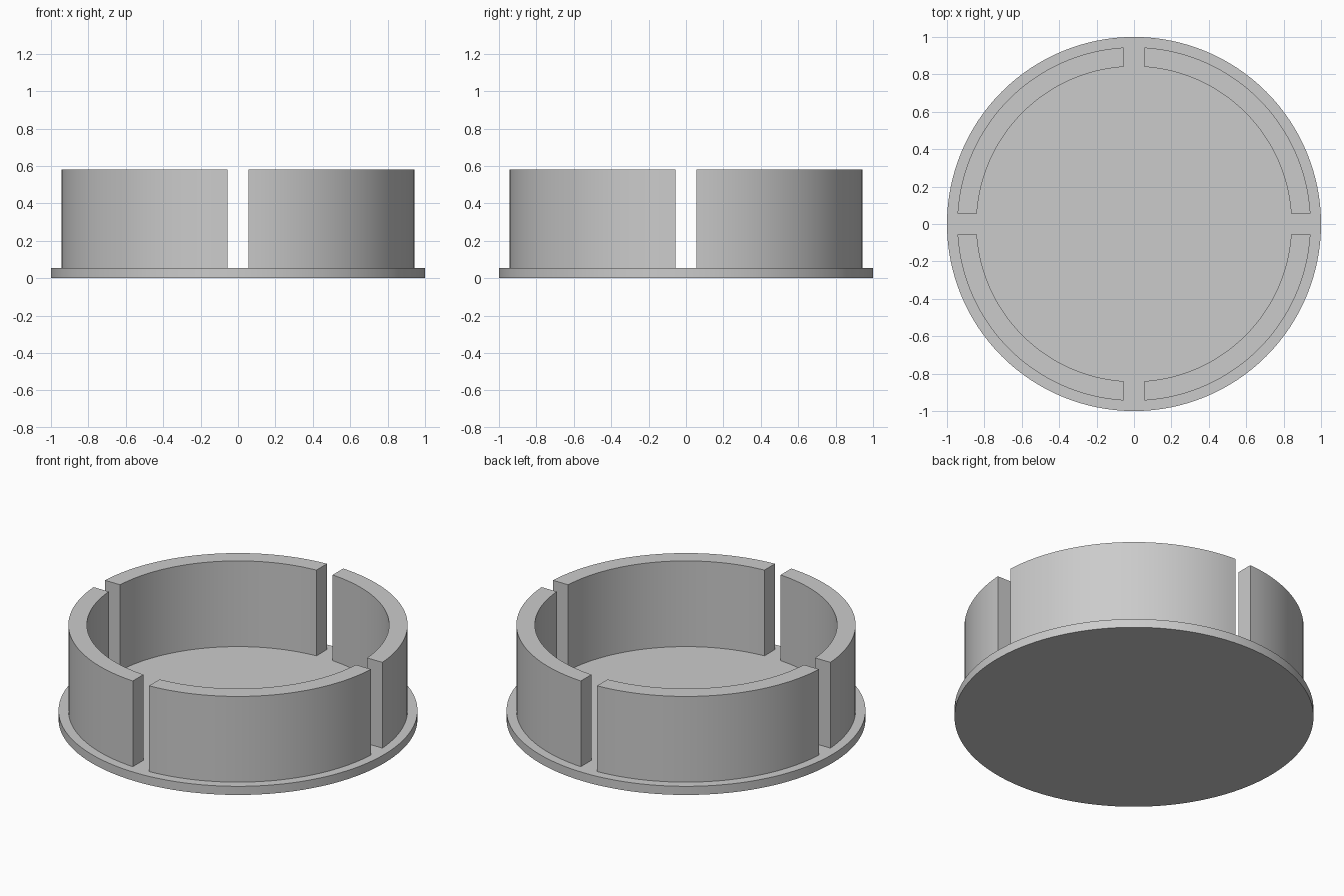
import bpy, bmesh, math

if "Cube" in bpy.data.objects:
    bpy.data.objects.remove(bpy.data.objects["Cube"])

R_BASE, R_OUT, R_IN = 1.0, 0.945, 0.842   # flange, wall outside, wall inside
GAP = 0.055                               # half width of the slots
Z_BASE, Z_TOP = 0.053, 0.58

grey = bpy.data.materials.new("light grey")
grey.diffuse_color = (0.6, 0.6, 0.6, 1)
grey.use_nodes = True
grey.node_tree.nodes["Principled BSDF"].inputs["Base Color"].default_value = grey.diffuse_color


def prism(name, outline, z0, z1):
    """Extrude a flat counter-clockwise outline from z0 to z1."""
    bm = bmesh.new()
    face = bm.faces.new([bm.verts.new((x, y, z0)) for x, y in outline])
    top = bmesh.ops.extrude_face_region(bm, geom=[face], use_keep_orig=True)["geom"]
    bmesh.ops.translate(bm, vec=(0, 0, z1 - z0),
                        verts=[v for v in top if isinstance(v, bmesh.types.BMVert)])
    bmesh.ops.recalc_face_normals(bm, faces=bm.faces)
    mesh = bpy.data.meshes.new(name)
    bm.to_mesh(mesh)
    bm.free()
    mesh.materials.append(grey)
    obj = bpy.data.objects.new(name, mesh)
    bpy.context.collection.objects.link(obj)
    bpy.ops.object.select_all(action="DESELECT")
    obj.select_set(True)
    bpy.context.view_layer.objects.active = obj
    bpy.ops.object.shade_smooth_by_angle(angle=math.radians(30))
    return obj


def arc(r, a0, a1, n):
    return [(r * math.cos(a0 + (a1 - a0) * i / n),
             r * math.sin(a0 + (a1 - a0) * i / n)) for i in range(n + 1)]


# Round base flange
prism("base_disc", arc(R_BASE, 0, 2 * math.pi, 128)[:-1], 0, Z_BASE)

# Four curved wall segments separated by parallel-sided slots
a_out, a_in = math.asin(GAP / R_OUT), math.asin(GAP / R_IN)
quarter = (arc(R_OUT, a_out, math.pi / 2 - a_out, 32)
           + arc(R_IN, math.pi / 2 - a_in, a_in, 32))
for k in range(4):
    c, s = round(math.cos(k * math.pi / 2)), round(math.sin(k * math.pi / 2))
    prism(f"wall_segment_{k + 1}", [(c * x - s * y, s * x + c * y) for x, y in quarter],
          Z_BASE - 0.005, Z_TOP)
